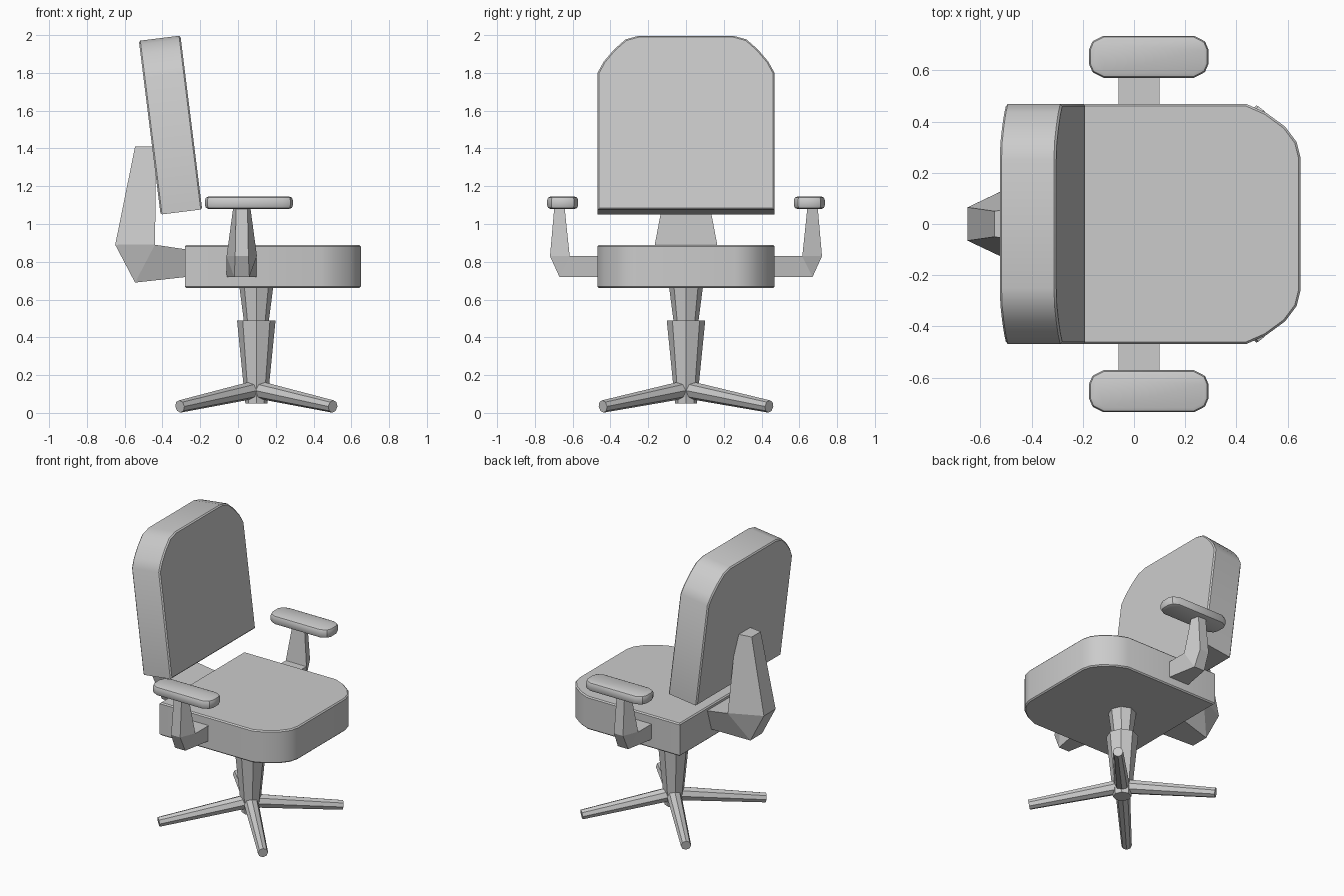
import bpy, bmesh
from mathutils import Vector, Matrix

if "Cube" in bpy.data.objects:
    bpy.data.objects.remove(bpy.data.objects["Cube"])


def finish(name, bm, smooth=True):
    bmesh.ops.recalc_face_normals(bm, faces=bm.faces)
    me = bpy.data.meshes.new(name)
    bm.to_mesh(me)
    bm.free()
    ob = bpy.data.objects.new(name, me)
    bpy.context.collection.objects.link(ob)
    if smooth:
        bpy.ops.object.select_all(action='DESELECT')
        ob.select_set(True)
        bpy.context.view_layer.objects.active = ob
        bpy.ops.object.shade_smooth_by_angle(angle=0.6)
    return ob


def cushion(name, outline, depth, matrix, bevel, segments=1):
    """Outline in local XY, extruded along local Z, with softened rims."""
    bm = bmesh.new()
    face = bm.faces.new([bm.verts.new((x, y, 0)) for x, y in outline])
    ext = bmesh.ops.extrude_face_region(bm, geom=[face])
    top = [g for g in ext['geom'] if isinstance(g, bmesh.types.BMVert)]
    bmesh.ops.translate(bm, verts=top, vec=(0, 0, depth))
    rims = [e for e in bm.edges if abs(e.verts[0].co.z - e.verts[1].co.z) < 1e-4]
    bmesh.ops.bevel(bm, geom=rims, offset=bevel, segments=segments,
                    affect='EDGES', profile=0.5)
    bm.transform(matrix)
    return finish(name, bm)


def loft(name, rings, smooth=False):
    """Skin a list of equal-length point rings and cap both ends."""
    bm = bmesh.new()
    rows = [[bm.verts.new(p) for p in r] for r in rings]
    for a, b in zip(rows, rows[1:]):
        for i in range(len(a)):
            j = (i + 1) % len(a)
            bm.faces.new((a[i], a[j], b[j], b[i]))
    bm.faces.new(rows[0])
    bm.faces.new(rows[-1])
    return finish(name, bm, smooth)


def taper(name, p1, p2, r1, r2, sides=8):
    """Tapered prism between two points."""
    p1, p2 = Vector(p1), Vector(p2)
    d = p2 - p1
    bm = bmesh.new()
    rot = d.to_track_quat('Z', 'Y').to_matrix().to_4x4()
    bmesh.ops.create_cone(bm, cap_ends=True, segments=sides, radius1=r1,
                          radius2=r2, depth=d.length,
                          matrix=Matrix.Translation((p1 + p2) / 2) @ rot)
    return finish(name, bm, False)


def bracket(name, sections, place):
    """Bent arm; each section = (inner u, z, half width), (outer u, z, half width)."""
    rings = []
    for (u1, z1, w1), (u2, z2, w2) in sections:
        rings.append([place(u1, -w1, z1), place(u1, w1, z1),
                      place(u2, w2, z2), place(u2, -w2, z2)])
    return loft(name, rings)


# Seat: square rear, rounded front corners
half = [(-0.28, 0.468), (0.44, 0.468), (0.515, 0.435), (0.59, 0.38),
        (0.635, 0.32), (0.65, 0.26)]
cushion("seat", half + [(x, -y) for x, y in reversed(half)], 0.23,
        Matrix.Translation((0, 0, 0.66)), 0.008)

# Backrest: square bottom, rounded top corners, leaning back
half = [(0.468, 0), (0.468, 0.73), (0.435, 0.79), (0.38, 0.855),
        (0.32, 0.908), (0.25, 0.927)]
up = Vector((-0.115, 0, 0.92)).normalized()
side = Vector((0, 1, 0))
fwd = side.cross(up)
lean = Matrix((side, up, fwd)).transposed().to_4x4()
lean.translation = (-0.41, 0, 1.05)
cushion("backrest", half + [(-x, y) for x, y in reversed(half)], 0.222, lean, 0.008)

# Backrest bracket behind the seat
bracket("back_bracket", [
    ((0.27, 0.865, 0.165), (0.27, 0.72, 0.12)),
    ((0.44, 0.89, 0.165), (0.545, 0.69, 0.065)),
    ((0.44, 0.89, 0.165), (0.65, 0.89, 0.065)),
    ((0.44, 1.41, 0.067), (0.545, 1.41, 0.05)),
][:1] + [
    ((0.44, 0.89, 0.165), (0.545, 0.69, 0.065)),
    ((0.439, 0.892, 0.165), (0.65, 0.89, 0.065)),
    ((0.435, 1.41, 0.067), (0.545, 1.41, 0.05)),
], lambda u, w, z: (-u, w, z))

# Armrests: bent support and soft pad on each side
pad = [(-0.175, 0.03), (-0.162, 0.06), (-0.12, 0.082), (0.235, 0.082),
       (0.277, 0.06), (0.29, 0.03)]
pad += [(x, -y) for x, y in reversed(pad)]
for s, tag in ((1, "left"), (-1, "right")):
    bracket("arm_support_" + tag, [
        ((0.45, 0.83, 0.08), (0.45, 0.72, 0.08)),
        ((0.615, 0.83, 0.08), (0.67, 0.72, 0.04)),
        ((0.616, 0.832, 0.08), (0.72, 0.83, 0.035)),
        ((0.643, 1.09, 0.045), (0.697, 1.09, 0.03)),
    ], lambda u, w, z: (0.02 + w, s * u, z))
    cushion("arm_pad_" + tag, pad, 0.065,
            Matrix.Translation((0, s * 0.653, 1.08)), 0.018, 2)

# Central column
cx = 0.097
taper("column_upper", (cx, 0, 0.47), (cx, 0, 0.67), 0.064, 0.09)
taper("column_lower", (cx, 0, 0.05), (cx, 0, 0.49), 0.058, 0.102)

# Four splayed legs
for i, (sx, sy) in enumerate(((1, 1), (-1, 1), (-1, -1), (1, -1))):
    taper(f"leg_{i + 1}", (cx, 0, 0.125), (cx + sx * 0.405, sy * 0.44, 0.034),
          0.048, 0.033)
